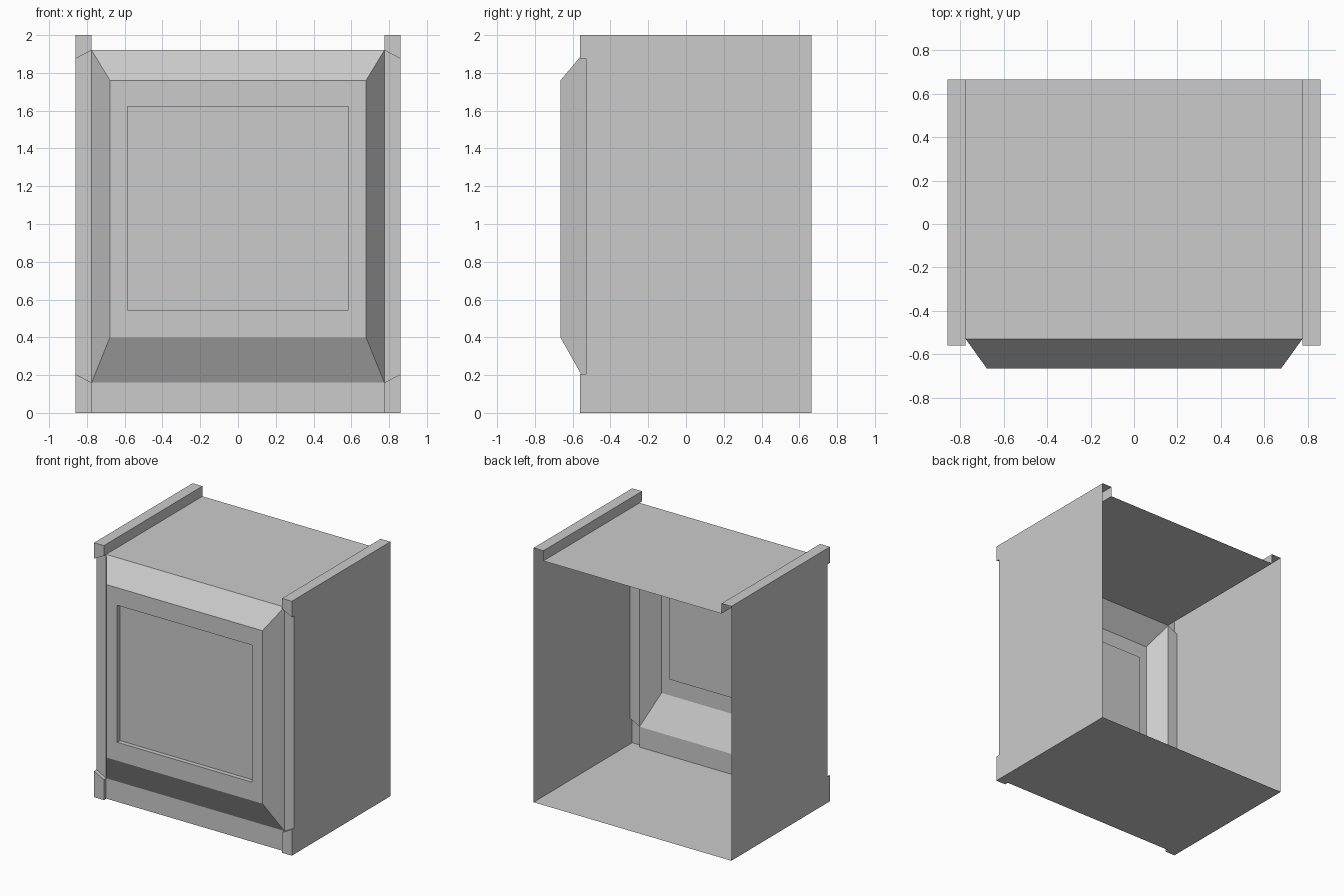
import bpy

if "Cube" in bpy.data.objects:
    bpy.data.objects.remove(bpy.data.objects["Cube"])

BACK, STEP, FRAME, FACE = 0.665, -0.56, -0.53, -0.665   # depths in y
XI, XO = 0.775, 0.86                                    # inner / outer side x
LO, HI, TOP = 0.16, 1.92, 2.0                           # front opening and top heights


def make(name, verts, faces, mirror=False):
    mesh = bpy.data.meshes.new(name)
    mesh.from_pydata(verts, [], faces)
    mesh.update()
    ob = bpy.data.objects.new(name, mesh)
    bpy.context.collection.objects.link(ob)
    if mirror:
        ob.modifiers.new("Mirror", 'MIRROR').use_mirror_merge = False
    return ob


# Side walls: loft the rail outline from its inner edge to its outer edge
def outline(x, lo, hi):
    pts = [(BACK, 0), (STEP, 0), (STEP, lo), (FRAME, lo),
           (FRAME, hi), (STEP, hi), (STEP, TOP), (BACK, TOP)]
    return [(x, y, z) for y, z in pts]


inner, outer = outline(XI, LO, HI), outline(XO, 0.205, 1.875)
n = len(inner)
verts = inner + outer + [(XI, FRAME, 0), (XI, BACK, HI)]
faces = [(i, n + i, n + i + 1, i + 1) for i in range(n - 1)]
faces.append(tuple(reversed(range(n, 2 * n))))          # outer wall
faces.append((1, 2, 3, 2 * n))                          # foot inner cheek
faces.append((5, 6, 7, 2 * n + 1))                      # top rail inner cheek
make("side_wall", verts, faces, mirror=True)

# Top, floor and plinth sheets (the back stays open)
make("top_panel", [(-XI, FRAME, HI), (XI, FRAME, HI), (XI, BACK, HI), (-XI, BACK, HI)],
     [(0, 1, 2, 3)])
make("floor_panel", [(-XI, FRAME, 0), (XI, FRAME, 0), (XI, BACK, 0), (-XI, BACK, 0)],
     [(3, 2, 1, 0)])
make("plinth", [(-XI, FRAME, 0), (XI, FRAME, 0), (XI, FRAME, LO), (-XI, FRAME, LO)],
     [(0, 1, 2, 3)])

# Front bezel: concentric rectangles (half width, low, high, y) ending in the screen
rings = [(XI, LO, HI, FRAME), (0.678, 0.40, 1.76, FACE),
         (0.586, 0.545, 1.622, FACE), (0.586, 0.545, 1.622, FACE + 0.035)]
verts, faces = [], []
for w, lo, hi, y in rings:
    verts += [(-w, y, lo), (w, y, lo), (w, y, hi), (-w, y, hi)]
for r in range(len(rings) - 1):
    a, b = 4 * r, 4 * r + 4
    faces += [(a + i, a + (i + 1) % 4, b + (i + 1) % 4, b + i) for i in range(4)]
make("front_bezel", verts, faces)
make("screen", verts[-4:], [(0, 1, 2, 3)])
